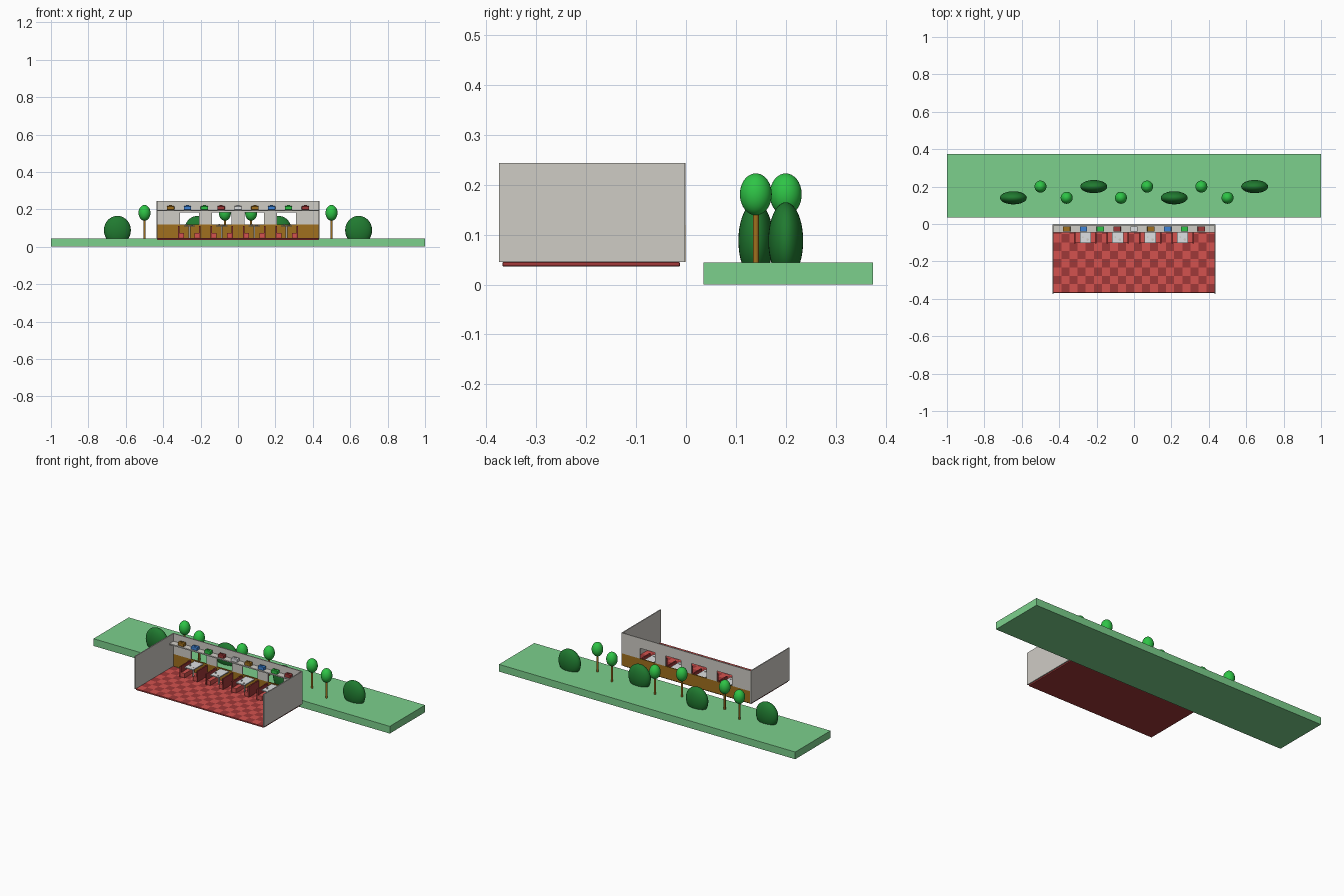
import bpy, bmesh, math
from mathutils import Matrix

cube = bpy.data.objects.get("Cube")
if cube:
    bpy.data.objects.remove(cube, do_unlink=True)


def material(name, rgb):
    lin = [(c / 255 / 12.92) if c < 10 else ((c / 255 + 0.055) / 1.055) ** 2.4 for c in rgb]
    m = bpy.data.materials.new(name)
    m.use_nodes = True
    m.diffuse_color = (*lin, 1)
    m.node_tree.nodes["Principled BSDF"].inputs["Base Color"].default_value = (*lin, 1)
    return m


grass = material("grass green", (124, 208, 140))
grey = material("wall grey", (207, 204, 197))
red = material("floor red", (212, 82, 78))
dark_red = material("dark red", (160, 56, 56))
leaf = material("leaf green", (46, 196, 70))
bush_green = material("bush green", (32, 122, 48))
brown = material("wood brown", (160, 112, 30))
blue = material("case blue", (62, 132, 215))
white = material("table white", (222, 224, 226))


def finish(name, bm, mats, smooth=False):
    me = bpy.data.meshes.new(name)
    bm.to_mesh(me)
    bm.free()
    ob = bpy.data.objects.new(name, me)
    bpy.context.scene.collection.objects.link(ob)
    for m in mats:
        me.materials.append(m)
    for p in me.polygons:
        p.use_smooth = smooth
    return ob


def box(name, x, y, z, mat, bevel=0):
    """Box from (low, high) spans along each axis."""
    bm = bmesh.new()
    bmesh.ops.create_cube(bm, size=1)
    for v in bm.verts:
        v.co = [s[0] if c < 0 else s[1] for c, s in zip(v.co, (x, y, z))]
    if bevel:
        bmesh.ops.bevel(bm, geom=bm.edges[:], offset=bevel, segments=2, profile=0.5, affect='EDGES')
    return finish(name, bm, [mat])


def around(c, half):
    return (c - half, c + half)


def ellipsoid(name, centre, radii, mat):
    bm = bmesh.new()
    bmesh.ops.create_uvsphere(bm, u_segments=32, v_segments=20, radius=1,
                              matrix=Matrix.Translation(centre) @ Matrix.Diagonal((*radii, 1)))
    return finish(name, bm, [mat], True)


def post(name, x, y, z0, z1, r, mat):
    bm = bmesh.new()
    bmesh.ops.create_cone(bm, cap_ends=True, segments=16, radius1=r, radius2=r, depth=z1 - z0,
                          matrix=Matrix.Translation((x, y, (z0 + z1) / 2)))
    ob = finish(name, bm, [mat])
    for p in ob.data.polygons:
        p.use_smooth = len(p.vertices) == 4
    return ob


# Landscape strip
box("grass_strip", (-1, 1), (0.035, 0.375), (0, 0.044), grass)
for i, (x, y) in enumerate([(-0.5, 0.2), (-0.36, 0.14), (-0.07, 0.14),
                            (0.07, 0.2), (0.36, 0.2), (0.5, 0.14)]):
    post(f"tree_trunk_{i}", x, y, 0.04, 0.16, 0.006, brown)
    ellipsoid(f"tree_crown_{i}", (x, y, 0.181), (0.032, 0.032, 0.042), leaf)
for i, (x, y) in enumerate([(-0.645, 0.14), (-0.215, 0.2), (0.215, 0.14), (0.645, 0.2)]):
    ellipsoid(f"bush_{i}", (x, y, 0.088), (0.072, 0.035, 0.077), bush_green)

# Floor slab with a chequered top
box("floor", (-0.432, 0.432), (-0.368, -0.012), (0.036, 0.0455), dark_red, 0.003)
bm = bmesh.new()
nx, ny = 20, 8
bmesh.ops.create_grid(bm, x_segments=nx, y_segments=ny, size=1,
                      matrix=Matrix.Translation((0, -0.188, 0.046)) @ Matrix.Diagonal((0.43, 0.178, 1, 1)))
for f in bm.faces:
    c = f.calc_center_median()
    column = math.floor((c.x + 0.43) / 0.86 * nx)
    row = math.floor((c.y + 0.366) / 0.356 * ny)
    f.material_index = (column + row) % 2
finish("floor_tiles", bm, [red, dark_red])

# Side walls
for side, s in (("right", -1), ("left", 1)):
    box(f"{side}_wall", around(s * 0.434, 0.003), (-0.375, -0.002), (0.045, 0.244), grey)

# Window wall: lower panel, pillars between windows, header
wall_y = (-0.007, -0.001)
bays = [-0.26, -0.087, 0.087, 0.26]
box("lower_panel", (-0.432, 0.432), wall_y, (0.045, 0.119), brown)
box("upper_panel", (-0.432, 0.432), wall_y, (0.183, 0.244), grey)
edges = [-0.432] + [b + d for b in bays for d in (-0.051, 0.051)] + [0.432]
for i in range(0, len(edges), 2):
    box(f"window_pillar_{i // 2}", (edges[i], edges[i + 1]), wall_y, (0.119, 0.183), grey)

# Luggage shelf and cases
box("luggage_shelf", (-0.432, 0.432), (-0.045, -0.006), (0.19, 0.197), grey)
case_colours = [brown, blue, leaf, dark_red, white]
for i in range(9):
    x = (i - 4) * 0.09
    m = case_colours[i % 5]
    box(f"case_{i}", around(x, 0.02), (-0.04, -0.013), (0.197, 0.217), m, 0.003)
    box(f"case_handle_{i}", around(x, 0.008), (-0.029, -0.024), (0.217, 0.222), m)

# Tables with facing seats
for i, b in enumerate(bays):
    box(f"table_top_{i}", around(b, 0.03), (-0.102, -0.007), (0.107, 0.113), white)
    post(f"table_leg_{i}", b, -0.06, 0.046, 0.108, 0.005, grey)
    post(f"cup_{i}", b - 0.013, -0.07, 0.113, 0.121, 0.004, grey)
    post(f"plate_{i}", b + 0.012, -0.083, 0.113, 0.115, 0.007, grey)
    for side, s in (("right", -1), ("left", 1)):
        box(f"{side}_seat_{i}", around(b + s * 0.041, 0.013), (-0.102, -0.009), (0.046, 0.074), red, 0.002)
        box(f"{side}_seat_back_{i}", around(b + s * 0.056, 0.004), (-0.105, -0.008), (0.046, 0.112), dark_red)
